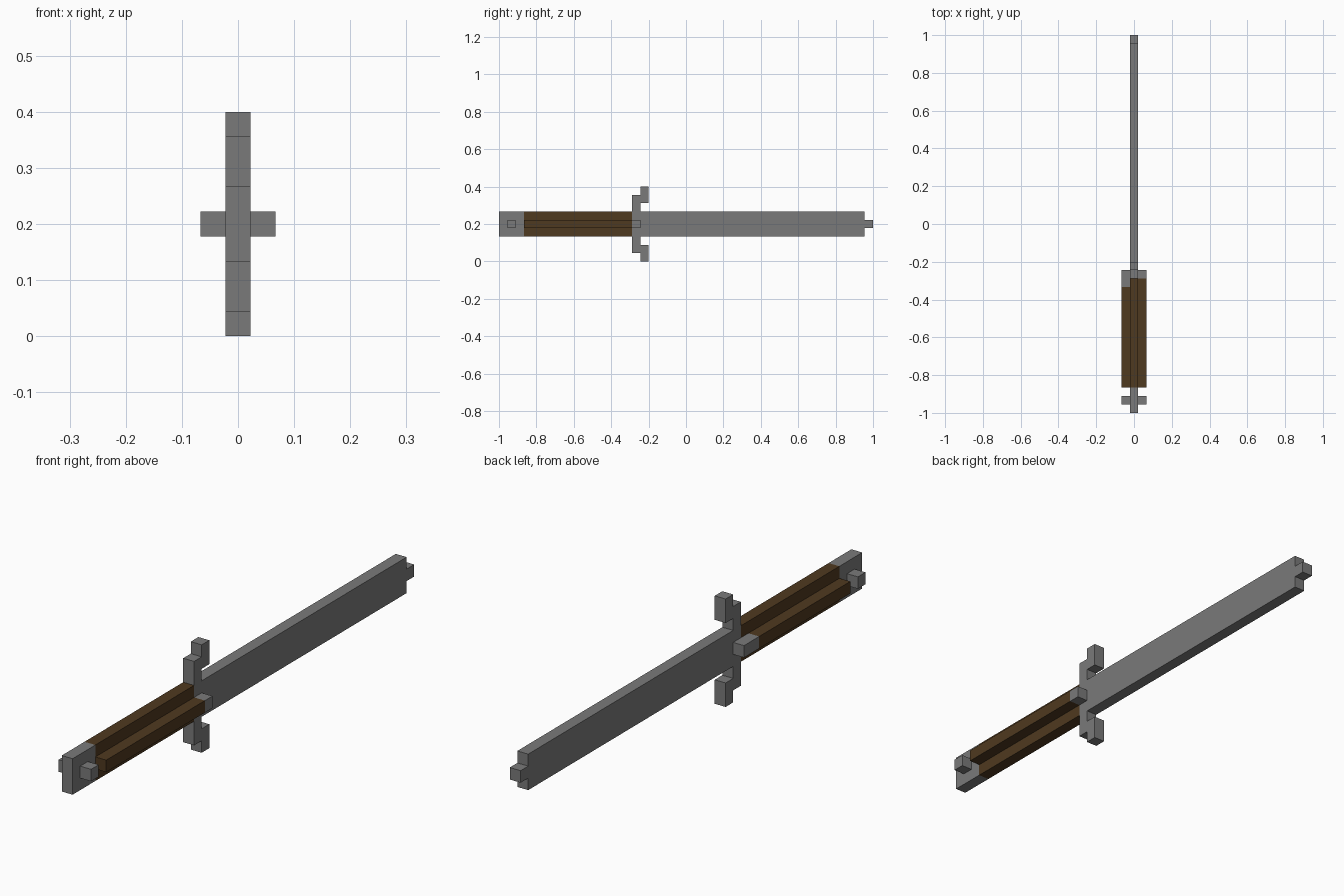
import bpy
import bmesh

if "Cube" in bpy.data.objects:
    bpy.data.objects.remove(bpy.data.objects["Cube"])

U = 2 / 45  # one block of the grid the sword is built on


def material(name, rgb):
    m = bpy.data.materials.new(name)
    m.diffuse_color = (*rgb, 1)
    m.use_nodes = True
    m.node_tree.nodes["Principled BSDF"].inputs["Base Color"].default_value = m.diffuse_color
    return m


steel = material("steel grey", (0.195, 0.195, 0.195))
leather = material("leather brown", (0.078, 0.041, 0.014))


def extrude_profile(name, profile, x0, x1, mat):
    """Side outline in (y, z) blocks, extruded across x."""
    bm = bmesh.new()
    verts = [bm.verts.new((x0 * U, y * U - 1, z * U)) for y, z in profile]
    face = bm.faces.new(verts)
    ext = bmesh.ops.extrude_face_region(bm, geom=[face])
    moved = [g for g in ext["geom"] if isinstance(g, bmesh.types.BMVert)]
    bmesh.ops.translate(bm, verts=moved, vec=((x1 - x0) * U, 0, 0))
    bmesh.ops.recalc_face_normals(bm, faces=bm.faces)
    mesh = bpy.data.meshes.new(name)
    bm.to_mesh(mesh)
    bm.free()
    mesh.materials.append(mat)
    obj = bpy.data.objects.new(name, mesh)
    bpy.context.collection.objects.link(obj)
    return obj


def block(name, x, y, z, mat):
    outline = [(y[0], z[0]), (y[1], z[0]), (y[1], z[1]), (y[0], z[1])]
    return extrude_profile(name, outline, x[0], x[1], mat)


# Blade, tip and hooked crossguard: upper half outline mirrored about z = 4.5
upper = [(16, 8), (17, 8), (17, 9), (18, 9), (18, 7), (17, 7),
         (17, 6), (44, 6), (44, 5), (45, 5)]
lower = [(y, 9 - z) for y, z in reversed(upper)]
extrude_profile("blade_and_guard", upper + lower, -0.5, 0.5, steel)

# Pommel and grip core
block("pommel", (-0.5, 0.5), (0, 3), (3, 6), steel)
block("grip_core", (-0.5, 0.5), (3, 16), (3, 6), leather)

# Side pieces; the left guard stud reaches one block further over the grip
for side, x, stud_start in (("left", (-1.5, -0.5), 15), ("right", (0.5, 1.5), 16)):
    block(side + "_pommel_stud", x, (1, 2), (4, 5), steel)
    block(side + "_grip_ridge", x, (3, stud_start), (4, 5), leather)
    block(side + "_guard_stud", x, (stud_start, 17), (4, 5), steel)
